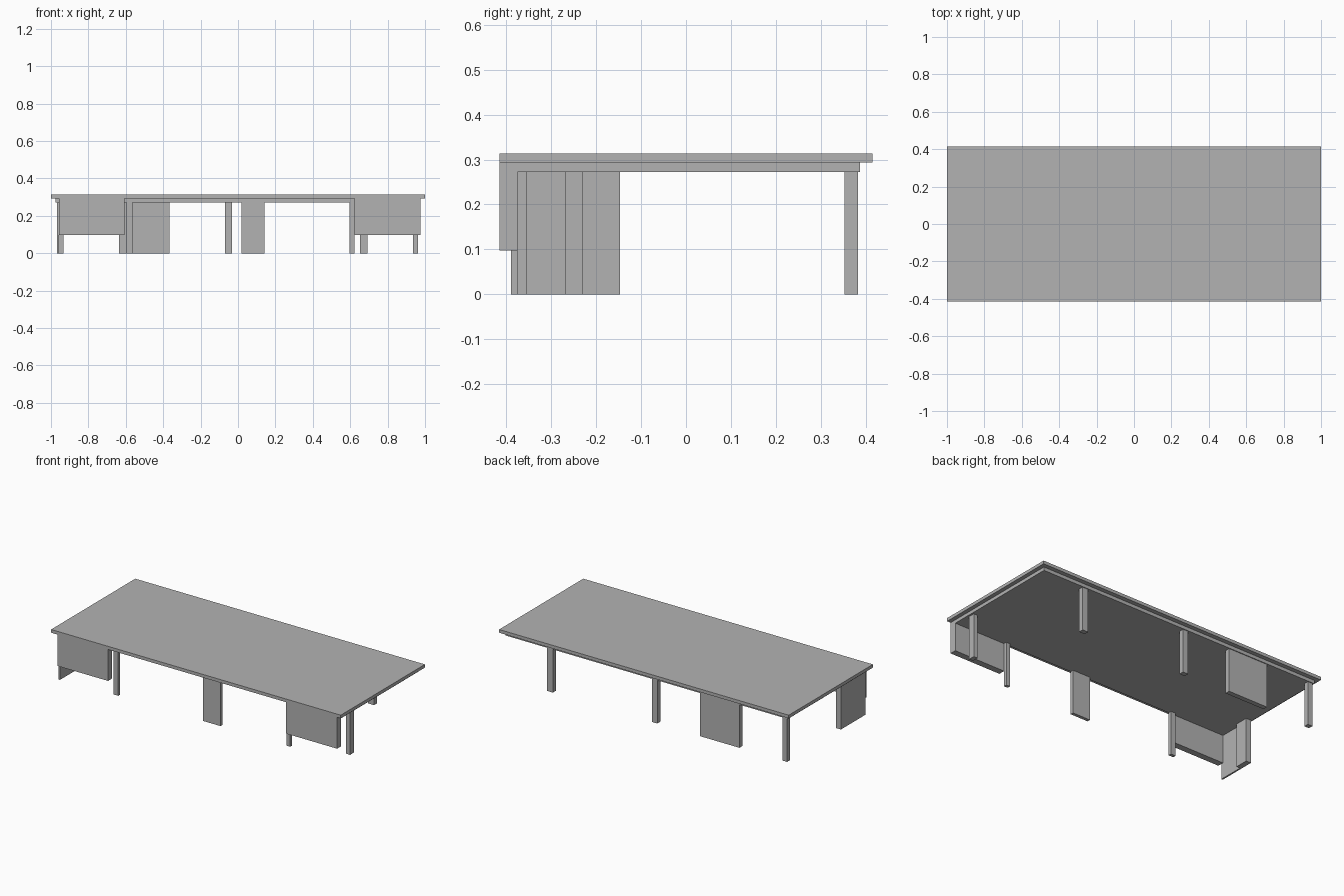
import bpy

cube = bpy.data.objects.get("Cube")
if cube:
    bpy.data.objects.remove(cube, do_unlink=True)

grey = bpy.data.materials.new("plain_grey")
grey.use_nodes = True
colour = (0.45, 0.45, 0.45, 1)
grey.diffuse_color = colour
grey.node_tree.nodes["Principled BSDF"].inputs["Base Color"].default_value = colour


def box(name, x, y, z):
    """Box given as (low, high) ranges along each axis."""
    bpy.ops.mesh.primitive_cube_add(size=1)
    ob = bpy.context.object
    ob.name = ob.data.name = name
    ob.location = [(a + b) / 2 for a, b in (x, y, z)]
    ob.scale = [b - a for a, b in (x, y, z)]
    bpy.ops.object.transform_apply(location=True, rotation=False, scale=True)
    ob.data.materials.append(grey)
    return ob


TOP, DECK, UNDER = 0.313, 0.293, 0.272
STAND = (0, UNDER)
FRONT_LEG_Y = (-0.375, -0.355)
BACK_LEG_Y = (0.353, 0.383)

# Overhanging slab on a recessed under-deck
box("top_slab", (-1, 1), (-0.415, 0.415), (DECK, TOP))
box("under_deck", (-0.975, 0.975), (-0.375, 0.388), (UNDER, DECK))

# Front hanging panels at either end
for name, x in (("right", (-0.957, -0.607)), ("left", (0.623, 0.975))):
    box(name + "_front_panel", x, (-0.415, -0.375), (0.097, DECK))

# Front row of supports
for name, x in (("right_front_leg", (-0.597, -0.565)),
                ("middle_front_wall", (0.02, 0.142)),
                ("left_front_leg", (0.597, 0.623))):
    box(name, x, FRONT_LEG_Y, STAND)

# Back row of supports
for name, x in (("right_back_leg", (-0.966, -0.933)),
                ("back_wall", (-0.637, -0.365)),
                ("middle_back_leg", (-0.07, -0.033)),
                ("left_back_leg", (0.652, 0.692))):
    box(name, x, BACK_LEG_Y, STAND)

# End supports: thin wall with a pilaster on the right, single leg on the left
box("right_side_wall", (-0.967, -0.957), (-0.39, -0.23), STAND)
box("right_side_pilaster", (-0.967, -0.933), (-0.23, -0.147), STAND)
box("left_side_leg", (0.935, 0.963), (-0.27, -0.23), STAND)
